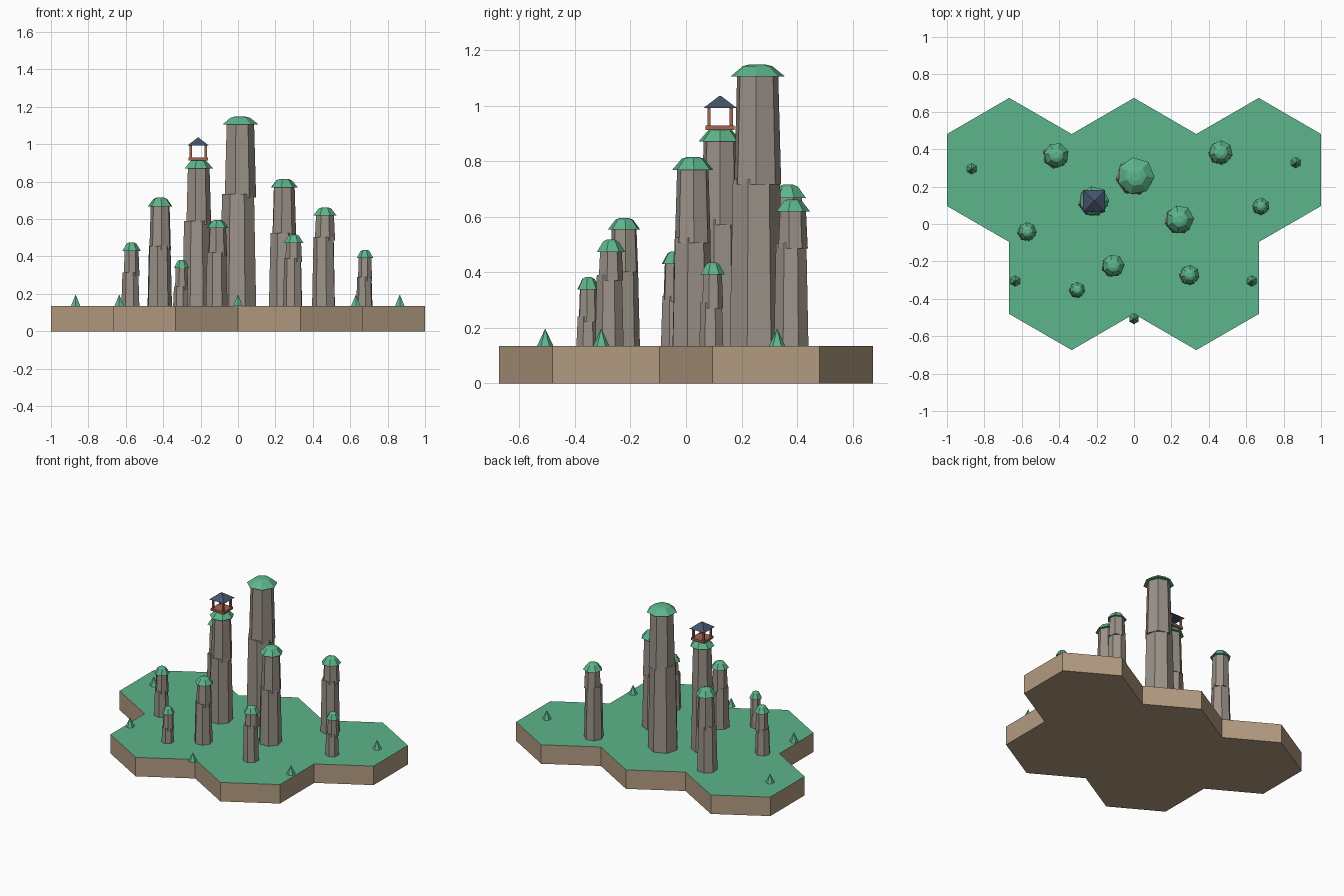
import bpy, bmesh, math, random

if "Cube" in bpy.data.objects:
    bpy.data.objects.remove(bpy.data.objects["Cube"])

random.seed(4)
BASE = 0.135


def mat(name, rgb):
    m = bpy.data.materials.new(name)
    m.diffuse_color = (*rgb, 1)
    m.use_nodes = True
    m.node_tree.nodes["Principled BSDF"].inputs["Base Color"].default_value = m.diffuse_color
    return m


GREEN = mat("grass", (0.11, 0.46, 0.26))
EARTH = mat("earth", (0.45, 0.33, 0.22))
ROCK = mat("rock", (0.33, 0.29, 0.25))
WOOD = mat("red_wood", (0.36, 0.13, 0.08))
SLATE = mat("slate", (0.06, 0.09, 0.15))


def finish(name, bm, *mats):
    bmesh.ops.recalc_face_normals(bm, faces=bm.faces)
    me = bpy.data.meshes.new(name)
    bm.to_mesh(me)
    bm.free()
    for m in mats:
        me.materials.append(m)
    ob = bpy.data.objects.new(name, me)
    bpy.context.collection.objects.link(ob)
    return ob


def add_loft(bm, rings, sides, turn=0.0):
    """Closed stack of polygon rings, each (x, y, z, radius)."""
    loops = []
    for x, y, z, r in rings:
        loops.append([bm.verts.new((x + r * math.cos(turn + math.tau * i / sides),
                                    y + r * math.sin(turn + math.tau * i / sides), z))
                      for i in range(sides)])
    for a, b in zip(loops, loops[1:]):
        for i in range(sides):
            j = (i + 1) % sides
            bm.faces.new((a[i], a[j], b[j], b[i]))
    bm.faces.new(loops[0][::-1])
    bm.faces.new(loops[-1])


def add_box(bm, x, y, z0, z1, hx, hy):
    vs = bmesh.ops.create_cube(bm, size=1)["verts"]
    for v in vs:
        v.co = (x + v.co.x * 2 * hx, y + v.co.y * 2 * hy, z0 if v.co.z < 0 else z1)


# Ground: outline of five joined hexagons, right half mirrored
half = [(0, 0.674), (0.333, 0.481), (0.667, 0.674), (1, 0.481), (1, 0.096),
        (0.667, -0.096), (0.667, -0.481), (0.333, -0.674), (0, -0.481)]
outline = half + [(-x, y) for x, y in half[-2:0:-1]]
bm = bmesh.new()
bottom = bm.faces.new([bm.verts.new((x, y, 0)) for x, y in outline])
ext = bmesh.ops.extrude_face_region(bm, geom=[bottom], use_keep_orig=True)["geom"]
for g in ext:
    if isinstance(g, bmesh.types.BMVert):
        g.co.z = BASE
for g in ext:
    if isinstance(g, bmesh.types.BMFace):
        g.material_index = 1
finish("ground", bm, EARTH, GREEN)

# Rock pillars: x, y, break height, cap bottom, cap top, radius
pillars = [
    (0.01, 0.257, 0.735, 1.105, 1.148, 0.100),
    (-0.213, 0.123, 0.590, 0.870, 0.918, 0.080),
    (0.245, 0.025, 0.525, 0.768, 0.815, 0.076),
    (-0.415, 0.368, 0.455, 0.667, 0.715, 0.068),
    (0.465, 0.383, 0.505, 0.618, 0.662, 0.064),
    (-0.110, -0.222, 0.420, 0.553, 0.595, 0.060),
    (0.298, -0.272, 0.390, 0.473, 0.517, 0.053),
    (-0.570, -0.040, 0.315, 0.430, 0.475, 0.050),
    (0.680, 0.095, 0.290, 0.392, 0.435, 0.045),
    (-0.302, -0.352, 0.240, 0.338, 0.382, 0.042),
]
for n, (x, y, zb, z0, z1, r) in enumerate(pillars, 1):
    t = random.uniform(0, math.tau)
    dx, dy = -0.08 * r, -0.06 * r
    bm = bmesh.new()
    add_loft(bm, [(x + dx, y + dy, BASE - 0.01, r), (x + dx, y + dy, zb, 0.88 * r)], 7, t)
    add_loft(bm, [(x, y, zb - 0.02, 0.87 * r), (x, y, z0 + 0.01, 0.76 * r)], 7, t + 0.25)
    finish(f"rock_pillar_{n}", bm, ROCK)
    # Grassy cap
    h = z1 - z0
    bm = bmesh.new()
    add_loft(bm, [(x, y, z0, r), (x, y, z0 + 0.85 * h, 0.55 * r), (x, y, z1, 0.28 * r)],
             7, t + 0.25)
    finish(f"pillar_cap_{n}", bm, GREEN)

# Pavilion on the second pillar
px, py = -0.213, 0.123
bm = bmesh.new()
add_box(bm, px, py, 0.912, 0.928, 0.052, 0.052)
finish("pavilion_floor", bm, WOOD)
bm = bmesh.new()
for sx in (-1, 1):
    for sy in (-1, 1):
        add_box(bm, px + sx * 0.04, py + sy * 0.04, 0.925, 0.997, 0.006, 0.006)
finish("pavilion_posts", bm, WOOD)
bm = bmesh.new()
add_loft(bm, [(px, py, 0.992, 0.083), (px, py, 1.035, 0.004)], 4, math.pi / 4)
finish("pavilion_roof", bm, SLATE)

# Small conical trees
trees = [(-0.868, 0.295), (0.865, 0.328), (-0.635, -0.305), (0.63, -0.305), (0, -0.507)]
for n, (x, y) in enumerate(trees, 1):
    bm = bmesh.new()
    add_loft(bm, [(x, y, BASE, 0.029), (x, y, BASE + 0.06, 0.001)], 6, math.pi / 6)
    finish(f"tree_{n}", bm, GREEN)
